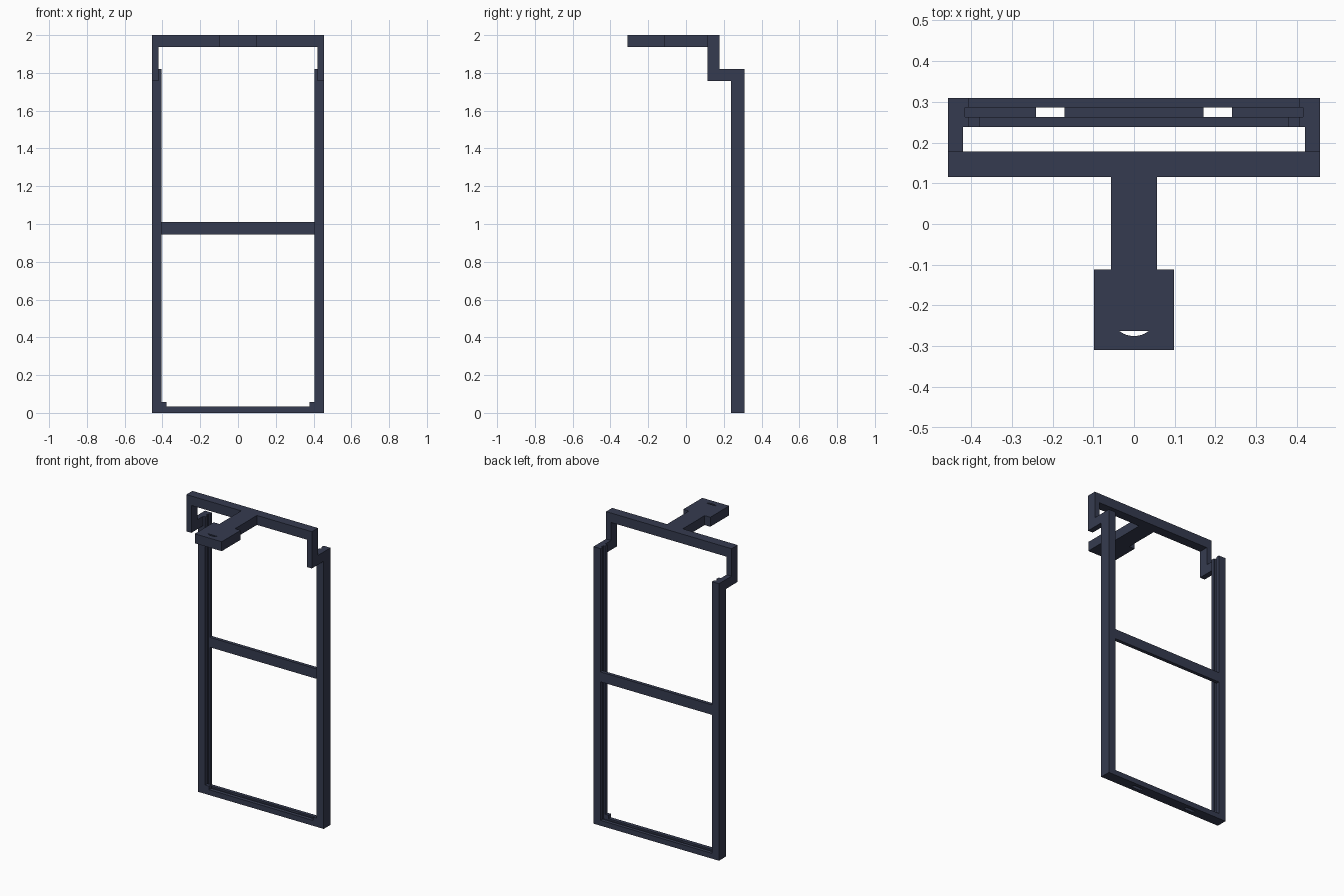
import bpy, bmesh, math

if "Cube" in bpy.data.objects:
    bpy.data.objects.remove(bpy.data.objects["Cube"])

mat = bpy.data.materials.new("dark slate blue")
mat.diffuse_color = (0.036, 0.044, 0.080, 1)
mat.use_nodes = True
mat.node_tree.nodes["Principled BSDF"].inputs["Base Color"].default_value = mat.diffuse_color


def prism(name, pts, place, direction):
    """Extrude a closed outline; place() maps each 2D point to 3D."""
    bm = bmesh.new()
    face = bm.faces.new([bm.verts.new(place(*p)) for p in pts])
    ext = bmesh.ops.extrude_face_region(bm, geom=[face])
    bmesh.ops.translate(bm, vec=direction,
                        verts=[v for v in ext["geom"] if isinstance(v, bmesh.types.BMVert)])
    bmesh.ops.recalc_face_normals(bm, faces=bm.faces)
    me = bpy.data.meshes.new(name)
    bm.to_mesh(me)
    bm.free()
    me.materials.append(mat)
    ob = bpy.data.objects.new(name, me)
    bpy.context.collection.objects.link(ob)
    return ob


def from_front(name, pts, y0, y1):
    return prism(name, pts, lambda x, z: (x, y0, z), (0, y1 - y0, 0))


def from_top(name, pts, z0, z1):
    return prism(name, pts, lambda x, y: (x, y, z0), (0, 0, z1 - z0))


def box(name, x0, x1, y0, y1, z0, z1):
    return from_top(name, [(x0, y0), (x1, y0), (x1, y1), (x0, y1)], z0, z1)


def mirrored(half):
    """Complete an outline that is symmetric about x = 0."""
    return half + [(-x, v) for x, v in reversed(half)]


def cut(target, cutter):
    mod = target.modifiers.new("cut", 'BOOLEAN')
    mod.operation, mod.solver, mod.object = 'DIFFERENCE', 'EXACT', cutter
    bpy.context.view_layer.objects.active = target
    bpy.ops.object.modifier_apply(modifier=mod.name)
    bpy.data.objects.remove(cutter)


# U-shaped panel frame: two posts and a bottom rail
frame = from_front("panel_frame", mirrored(
    [(0.456, 0), (0.456, 1.82), (0.405, 1.82), (0.405, 0.035)]), 0.238, 0.309)
# panel groove around the inside, plus drain slots through the rail
cut(frame, box("groove_cutter", -0.415, 0.415, 0.263, 0.286, 0.025, 1.9))
for s in (-1, 1):
    x0, x1 = sorted((s * 0.17, s * 0.24))
    cut(frame, box("slot_cutter", x0, x1, 0.263, 0.286, -0.1, 0.1))

# middle rail sits flush with the back
box("middle_rail", -0.405, 0.405, 0.286, 0.309, 0.945, 1.01)

# corner stops on the front lip, and arms joining bracket to posts
for s, side in ((-1, "left"), (1, "right")):
    x0, x1 = sorted((s * 0.378, s * 0.405))
    box(side + "_corner_stop", x0, x1, 0.238, 0.263, 0.035, 0.058)
    x0, x1 = sorted((s * 0.42, s * 0.456))
    box(side + "_arm", x0, x1, 0.178, 0.238, 1.758, 1.82)

# portal-shaped top bracket
from_front("top_bracket", mirrored(
    [(0.456, 1.758), (0.456, 2.0)]) [:2] + [(-0.456, 2.0), (-0.456, 1.758),
    (-0.42, 1.758), (-0.42, 1.938), (0.42, 1.938), (0.42, 1.758)], 0.115, 0.178)

# forward neck with a wider mounting head
mount = from_top("mounting_head", mirrored(
    [(0.098, -0.309), (0.098, -0.112), (0.057, -0.112), (0.057, 0.115)]), 1.938, 2.0)
# half-moon hole: a segment of a circle
arc = [(0.059 * math.sin(a), -0.216 - 0.059 * math.cos(a))
       for a in (math.radians(-38.7 + 77.4 * i / 12) for i in range(13))]
cut(mount, from_top("moon_cutter", arc, 1.8, 2.1))
